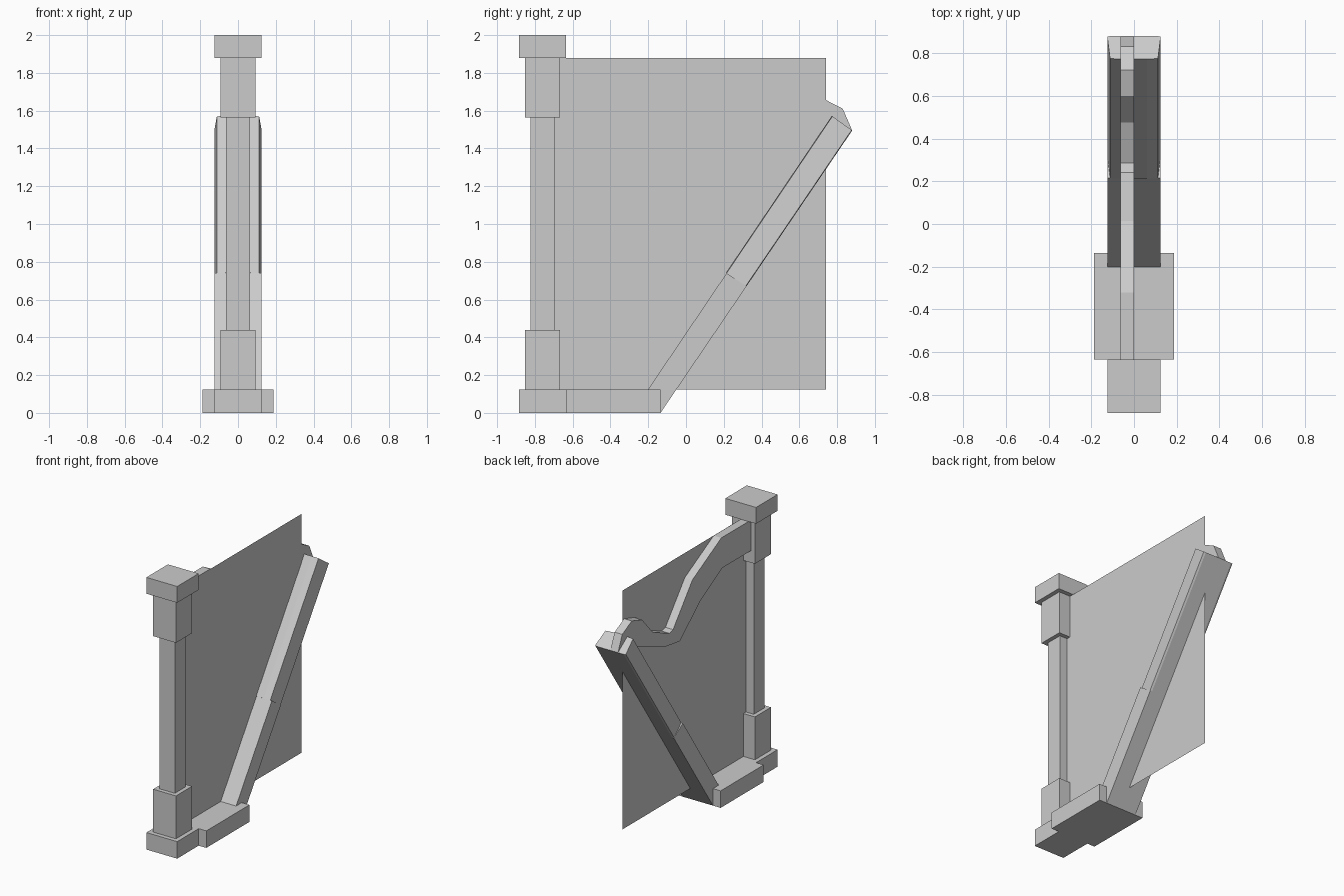
import bpy
import bmesh
from mathutils import Vector

cube = bpy.data.objects.get("Cube")
if cube:
    bpy.data.objects.remove(cube, do_unlink=True)

grey = bpy.data.materials.new("plain grey")
grey.use_nodes = True
grey.diffuse_color = (0.6, 0.6, 0.6, 1)
grey.node_tree.nodes["Principled BSDF"].inputs["Base Color"].default_value = (0.6, 0.6, 0.6, 1)


def finish(name, bm, solid=True):
    if solid:
        bmesh.ops.recalc_face_normals(bm, faces=bm.faces)
    mesh = bpy.data.meshes.new(name)
    bm.to_mesh(mesh)
    bm.free()
    mesh.materials.append(grey)
    obj = bpy.data.objects.new(name, mesh)
    bpy.context.scene.collection.objects.link(obj)
    return obj


def loft(name, ring_a, ring_b):
    """Closed solid between two matching rings of points."""
    bm = bmesh.new()
    a = [bm.verts.new(p) for p in ring_a]
    b = [bm.verts.new(p) for p in ring_b]
    bm.faces.new(a)
    bm.faces.new(b)
    for i in range(len(a)):
        j = (i + 1) % len(a)
        bm.faces.new((a[i], a[j], b[j], b[i]))
    return finish(name, bm)


def prism(name, profile, x0, x1):
    """Side profile of (y, z) points extruded across x."""
    return loft(name, [(x0, y, z) for y, z in profile], [(x1, y, z) for y, z in profile])


def box(name, half_x, y0, y1, z0, z1):
    return prism(name, [(y0, z0), (y1, z0), (y1, z1), (y0, z1)], -half_x, half_x)


# Column: square blocks stacked about one axis
column_y = -0.76
for name, half, z0, z1 in (
    ("column_foot", 0.125, 0, 0.125),
    ("column_lower_block", 0.093, 0.125, 0.44),
    ("column_shaft", 0.063, 0.44, 1.565),
    ("column_upper_block", 0.093, 1.565, 1.88),
    ("column_cap", 0.125, 1.88, 2.0),
):
    box(name, half, column_y - half, column_y + half, z0, z1)

# Base slab
box("base", 0.187, -0.635, -0.135, 0, 0.125)

# Soundbox: plain lower half
prism("soundbox_lower", [(-0.285, 0), (-0.135, 0), (0.32, 0.67), (0.215, 0.74)], -0.125, 0.125)


# Soundbox: upper half, tapered towards the strings with a slight raised spine
def section(front, back):
    front, back = Vector((0, *front)), Vector((0, *back))
    step = (front - back).normalized() * 0.004
    half = [(0.06, front + step), (0.112, front), (0.125, back + step), (0.11, back), (0.06, back)]
    right = [p + Vector((x, 0, 0)) for x, p in half]
    left = [p - Vector((x, 0, 0)) for x, p in reversed(half)]
    return right + left


loft("soundbox_upper", section((0.215, 0.74), (0.32, 0.67)), section((0.775, 1.57), (0.88, 1.495)))

# Neck: curved arm on one side of the strings
neck_top = [(-0.7, 1.88), (-0.32, 1.88), (0.015, 1.7), (0.24, 1.42), (0.285, 1.41), (0.475, 1.49),
            (0.6, 1.63), (0.72, 1.667), (0.83, 1.61), (0.88, 1.495)]
neck_bottom = [(0.78, 1.5), (0.56, 1.42), (0.34, 1.33), (0.16, 1.305), (-0.07, 1.505),
               (-0.33, 1.655), (-0.7, 1.655)]
prism("neck", neck_top + neck_bottom, -0.063, -0.001)

# Strings: one thin flat sheet
bm = bmesh.new()
bm.faces.new([bm.verts.new((0, y, z)) for y, z in
              ((-0.7, 0.125), (0.74, 0.125), (0.74, 1.88), (-0.7, 1.88))])
finish("string_sheet", bm, solid=False)
